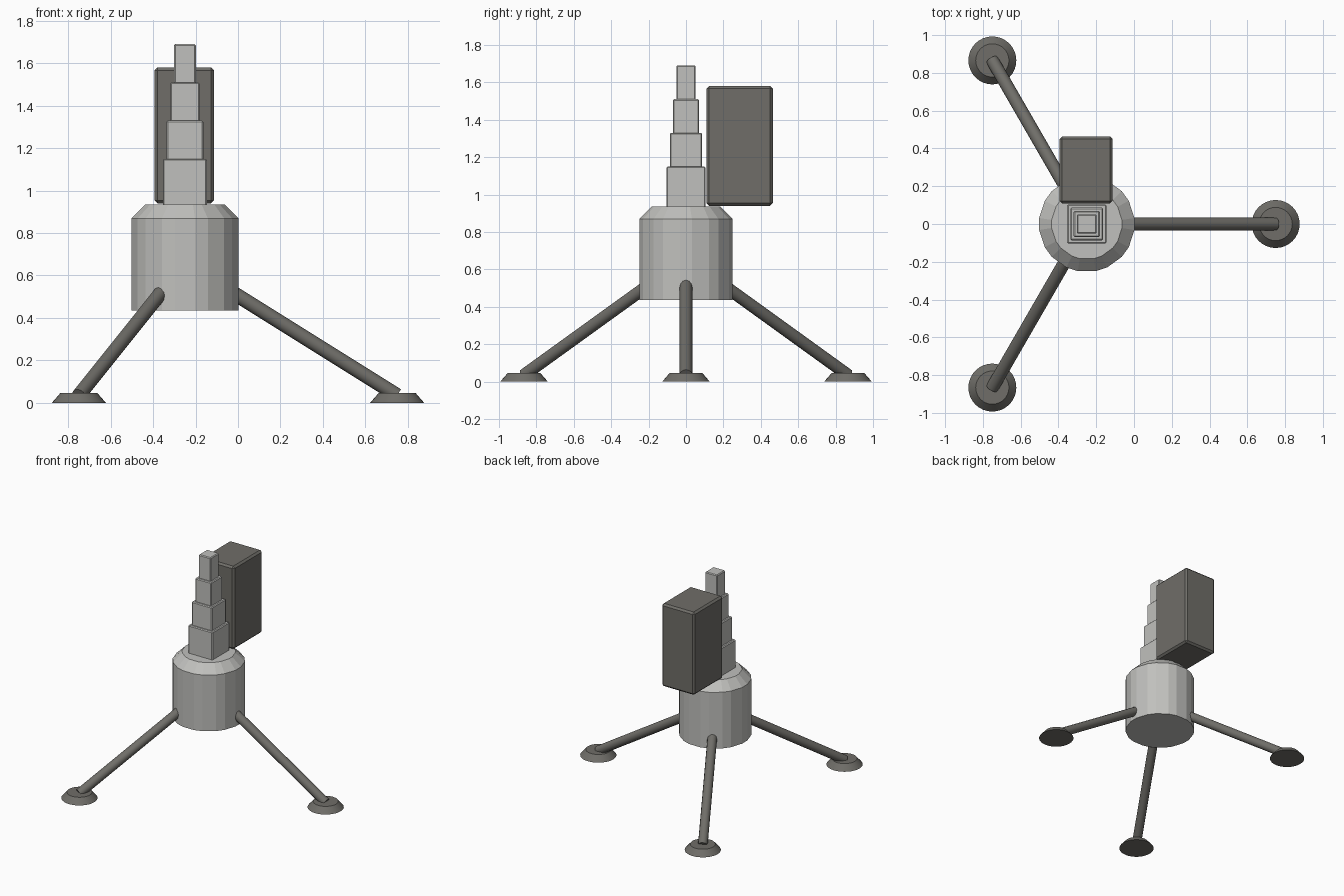
import bpy
import bmesh
from math import cos, sin, radians
from mathutils import Vector

old = bpy.data.objects.get("Cube")
if old:
    bpy.data.objects.remove(old, do_unlink=True)

AXIS = Vector((-0.25, 0, 0))  # centre line of the drum, mast and leg ring


def material(name, colour):
    mat = bpy.data.materials.new(name)
    mat.use_nodes = True
    mat.diffuse_color = colour
    mat.node_tree.nodes["Principled BSDF"].inputs["Base Color"].default_value = colour
    return mat


light = material("light grey", (0.53, 0.53, 0.51, 1))
dark = material("dark grey", (0.16, 0.155, 0.14, 1))


def finish(name, bm, mat, smooth=False):
    mesh = bpy.data.meshes.new(name)
    bm.to_mesh(mesh)
    bm.free()
    mesh.materials.append(mat)
    obj = bpy.data.objects.new(name, mesh)
    bpy.context.collection.objects.link(obj)
    if smooth:
        bpy.ops.object.select_all(action="DESELECT")
        obj.select_set(True)
        bpy.context.view_layer.objects.active = obj
        bpy.ops.object.shade_smooth_by_angle(angle=radians(35))
    return obj


def box(name, low, high, bevel, mat):
    low, high = Vector(low), Vector(high)
    bm = bmesh.new()
    bmesh.ops.create_cube(bm, size=1)
    bmesh.ops.scale(bm, vec=high - low, verts=bm.verts)
    bmesh.ops.translate(bm, vec=(low + high) / 2, verts=bm.verts)
    bmesh.ops.bevel(bm, geom=bm.edges[:], offset=bevel, segments=1, affect="EDGES")
    return finish(name, bm, mat)


def rod(name, start, end, r_start, r_end, sides, mat):
    start, end = Vector(start), Vector(end)
    span = end - start
    bm = bmesh.new()
    bmesh.ops.create_cone(bm, cap_ends=True, segments=sides,
                          radius1=r_start, radius2=r_end, depth=span.length)
    turn = span.to_track_quat("Z", "Y").to_matrix()
    bmesh.ops.rotate(bm, matrix=turn, verts=bm.verts)
    bmesh.ops.translate(bm, vec=(start + end) / 2, verts=bm.verts)
    return finish(name, bm, mat, smooth=True)


# Faceted drum: ten sides, cut corners and a chamfered top rim
bm = bmesh.new()
bmesh.ops.create_cone(bm, cap_ends=True, segments=10, radius1=0.265,
                      radius2=0.265, depth=0.5)
uprights = [e for e in bm.edges if abs(e.verts[0].co.z - e.verts[1].co.z) > 0.1]
bmesh.ops.bevel(bm, geom=uprights, offset=0.05, segments=1, affect="EDGES")
rim = [e for e in bm.edges if all(v.co.z > 0.2 for v in e.verts)]
bmesh.ops.bevel(bm, geom=rim, offset=0.066, segments=1, affect="EDGES")
bmesh.ops.translate(bm, vec=AXIS + Vector((0, 0, 0.685)), verts=bm.verts)
finish("drum_body", bm, light)

# Telescoping square mast
z = 0.92
for i, top in enumerate((1.15, 1.33, 1.51, 1.69)):
    half = 0.104 - 0.0175 * i
    box(f"mast_section_{i + 1}", (AXIS.x - half, -half, z),
        (AXIS.x + half, half, top), 0.006, light)
    z = top - 0.01

# Equipment box behind the mast
box("equipment_box", (-0.394, 0.109, 0.94), (-0.113, 0.464, 1.58), 0.014, dark)

# Three splayed legs with conical foot pads
for name, angle in (("left", 0), ("back_right", 120), ("front_right", 240)):
    out = Vector((cos(radians(angle)), sin(radians(angle)), 0))
    foot = AXIS + out
    rod(f"{name}_leg", AXIS + out * 0.12 + Vector((0, 0, 0.585)),
        foot + Vector((0, 0, 0.035)), 0.034, 0.034, 12, dark)
    rod(f"{name}_foot", foot, foot + Vector((0, 0, 0.045)), 0.127, 0.088, 32, dark)
